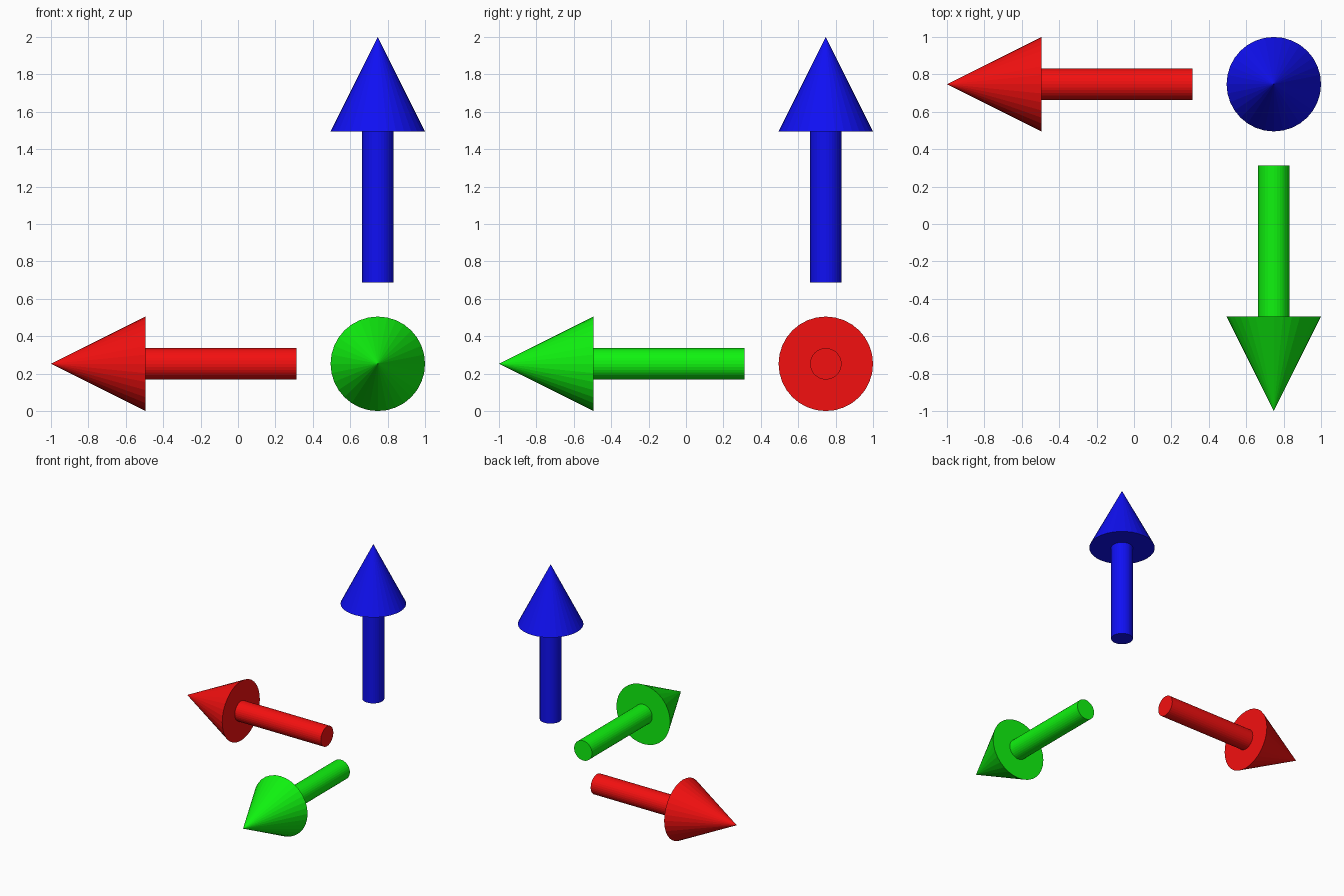
import bpy
from mathutils import Vector

if "Cube" in bpy.data.objects:
    bpy.data.objects.remove(bpy.data.objects["Cube"])

HEAD_R, HEAD_LEN = 0.2525, 0.505
SHAFT_R, SHAFT_LEN = 0.084, 0.808
SIDES = 32
CORNER = Vector((1 - HEAD_R, 1 - HEAD_R, HEAD_R))  # where the three axes meet
REACH = 2 - HEAD_R                                 # corner to arrow tip


def finish(name, mat):
    ob = bpy.context.object
    ob.name = name
    ob.data.materials.append(mat)


def arrow(name, direction, colour):
    d = Vector(direction)
    rot = d.to_track_quat('Z', 'Y').to_euler()
    mat = bpy.data.materials.new(name)
    mat.diffuse_color = (*colour, 1)
    mat.use_nodes = True
    mat.node_tree.nodes["Principled BSDF"].inputs["Base Color"].default_value = mat.diffuse_color
    # pointed head
    bpy.ops.mesh.primitive_cone_add(
        vertices=SIDES, radius1=HEAD_R, radius2=0, depth=HEAD_LEN,
        location=CORNER + d * (REACH - HEAD_LEN / 2), rotation=rot)
    finish(name + "_head", mat)
    # round shaft
    bpy.ops.mesh.primitive_cylinder_add(
        vertices=SIDES, radius=SHAFT_R, depth=SHAFT_LEN,
        location=CORNER + d * (REACH - HEAD_LEN - SHAFT_LEN / 2), rotation=rot)
    finish(name + "_shaft", mat)


arrow("red_arrow", (-1, 0, 0), (0.9, 0.005, 0.005))
arrow("green_arrow", (0, -1, 0), (0.005, 0.9, 0.005))
arrow("blue_arrow", (0, 0, 1), (0.005, 0.005, 0.9))
